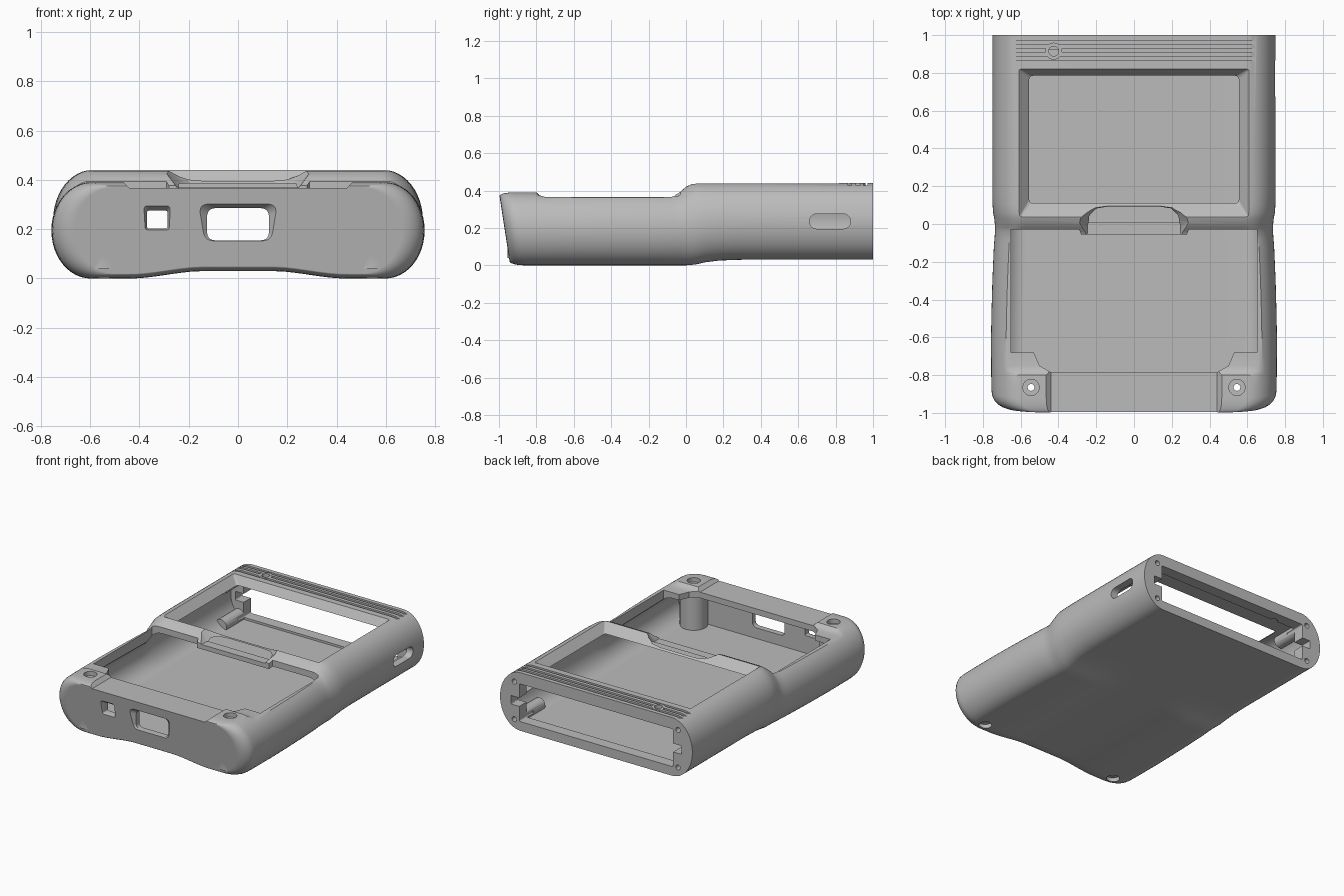
import bpy, bmesh, math
from math import sin, cos, pi, radians

if "Cube" in bpy.data.objects:
    bpy.data.objects.remove(bpy.data.objects["Cube"])

grey = bpy.data.materials.new("plain grey")
grey.use_nodes = True
COLOUR = (0.5, 0.5, 0.5, 1)
grey.diffuse_color = COLOUR
grey.node_tree.nodes["Principled BSDF"].inputs["Base Color"].default_value = COLOUR


def loft(name, rings):
    """Closed solid through rings of equal point count."""
    bm = bmesh.new()
    rows = [[bm.verts.new(p) for p in ring] for ring in rings]
    n = len(rows[0])
    for a, b in zip(rows, rows[1:]):
        for i in range(n):
            j = (i + 1) % n
            bm.faces.new((a[i], a[j], b[j], b[i]))
    bm.faces.new(rows[0])
    bm.faces.new(rows[-1])
    bmesh.ops.recalc_face_normals(bm, faces=bm.faces)
    me = bpy.data.meshes.new(name)
    bm.to_mesh(me)
    bm.free()
    me.materials.append(grey)
    ob = bpy.data.objects.new(name, me)
    bpy.context.collection.objects.link(ob)
    return ob


def place(points, level, axis):
    """Put 2D points on a plane across the given axis."""
    if axis == "x":
        return [(level, u, v) for u, v in points]
    if axis == "y":
        return [(u, level, v) for u, v in points]
    return [(u, v, level) for u, v in points]


def solid(name, axis, *layers):
    return loft(name, [place(pts, level, axis) for level, pts in layers])


def rounded(u0, u1, v0, v1, r, steps=5):
    pts = []
    for k, (cu, cv) in enumerate([(u1 - r, v1 - r), (u0 + r, v1 - r),
                                  (u0 + r, v0 + r), (u1 - r, v0 + r)]):
        for s in range(steps + 1):
            a = (k + s / steps) * pi / 2
            pts.append((cu + r * cos(a), cv + r * sin(a)))
    return pts


def circle(u, v, r, n=32):
    return [(u + r * cos(2 * pi * i / n), v + r * sin(2 * pi * i / n)) for i in range(n)]


def mirrored(half):
    return half + [(-x, y) for x, y in reversed(half)]


def blend(x, table):
    """Piecewise linear lookup."""
    for (a, va), (b, vb) in zip(table, table[1:]):
        if x <= b:
            return va + (vb - va) * max(0, (x - a) / (b - a))
    return table[-1][1]


def section(hw, zb, zt, corner, arch=0.0, clamp=1.0):
    """Rounded cross-section with an arched underside and a levelled top."""
    half = []
    for i in range(9):
        x = 0.1 + 0.045 * i
        t = min(1, max(0, (x - 0.14) / 0.3))
        half.append((x, zb + arch * (1 - t * t * (3 - 2 * t))))
    mid, rz = (zb + zt) / 2, (zt - zb) / 2
    for i in range(25):
        a = -pi / 2 + pi * i / 24
        half.append((hw - corner + corner * cos(a), min(clamp, mid + rz * sin(a))))
    return mirrored(half)


# Outer body, swept from front to back
WIDTH = [(-1, .752), (-.8, .756), (-.6, .757), (-.35, .752), (-.12, .742),
         (-.03, .735), (.02, .738), (.07, .748), (.15, .75), (1, .75)]
BASE = [(.0, 0), (.05, .004), (.1, .016), (.18, .026), (.3, .03), (1, .03)]
TOP = [(-.08, .39), (-.04, .395), (.0, .42), (.03, .434), (.06, .44), (1, .44)]
LEVEL = [(-.8, .39), (-.78, .373), (-.75, .365), (-.08, .365), (-.04, .385),
         (.0, .42), (.03, .434), (.06, .44), (1, .44)]
fillet = [(-1 + .08 * (1 - cos(radians(a))), 1 - sin(radians(a))) for a in range(0, 91, 15)]
stations = fillet + [(y, 0) for y in (-.86, -.8, -.78, -.75, -.6, -.45, -.3, -.18, -.12, -.08,
                                      -.04, -.02, 0, .03, .06, .1, .14, .18, .24, .3, 1)]
rings = []
for y, k in stations:
    zb, zt = blend(y, BASE), blend(y, TOP)
    prof = section(blend(y, WIDTH) - .09 * k, zb + .02 * k, zt - .02 * k, .16,
                   .03 - zb, blend(y, LEVEL))
    lean = .06 * min(1, max(0, (-.8 - y) / .12))
    rings.append([(x, y + lean * (1 - z / .39), z) for x, z in prof])
body = loft("handheld_shell", rings)


def combine(part, how="DIFFERENCE"):
    mod = body.modifiers.new(part.name, "BOOLEAN")
    mod.operation, mod.solver, mod.object = how, "EXACT", part
    bpy.context.view_layer.objects.active = body
    bpy.ops.object.modifier_apply(modifier=mod.name)
    bpy.data.objects.remove(part)


# Hollow interior
cavity = []
for y, top in [(-.92, .325), (-.08, .325), (.04, .385), (.92, .385)]:
    cavity.append(place(section(blend(y, WIDTH) - .05, .08, top, .12), y, "y"))
combine(loft("cavity", cavity))

# Internal posts and rear screw channels
for s in (-1, 1):
    combine(solid("front_post", "z", (.04, circle(s * .545, -.865, .09)),
                  (.35, circle(s * .545, -.865, .09))), "UNION")
    for z in (.1, .365):
        combine(solid("rear_boss", "y", (.72, circle(s * .638, z, .045)),
                      (.96, circle(s * .638, z, .045))), "UNION")

# Open back end with side slots
back = rounded(-.6, .6, .095, .36, .01)
combine(solid("back_opening", "y", (.85, back), (1.1, back)))
slot = rounded(-.665, .665, .2, .26, .005)
combine(solid("back_slots", "y", (.85, slot), (1.1, slot)))

# Bevelled screen window
inner, outer = rounded(-.555, .555, .11, .785, .02), rounded(-.61, .61, .03, .82, .008)
combine(solid("screen_window", "z", (.3, inner), (.385, inner), (.44, outer), (.5, outer)))

# Lower deck opening
deck = mirrored([(.44, -.785), (.5, -.75), (.53, -.68), (.65, -.68), (.65, -.03),
                 (.29, -.03), (.28, -.055)])
combine(solid("deck_opening", "z", (.27, deck), (.5, deck)))

# Dropped front lip and central saddle
lip_low, lip_high = rounded(-.44, .44, -1.1, -.76, .01), rounded(-.475, .475, -1.1, -.76, .01)
combine(solid("front_lip", "z", (.366, lip_low), (.4, lip_high)))
saddle_low = mirrored([(.25, -.1), (.245, .0), (.22, .05), (.19, .08), (.13, .09)])
saddle_high = mirrored([(.31, -.1), (.305, .01), (.265, .065), (.22, .095), (.15, .105)])
combine(solid("saddle", "z", (.37, saddle_low), (.445, saddle_high)))

# Rear grip grooves, with a small lamp ring across them
for y in (.875, .92, .96):
    groove = rounded(-.67, .69, y - .01, y + .01, .004)
    combine(solid("groove", "z", (.427, groove), (.5, groove)))
combine(solid("lamp_ring", "z", (.41, circle(-.425, .915, .045)),
              (.439, circle(-.425, .915, .045))), "UNION")
combine(solid("lamp_hole", "z", (.3, circle(-.425, .915, .026)),
              (.5, circle(-.425, .915, .026))))

# Screw holes: front corners and back rim
for s in (-1, 1):
    for z0, z1, r in ((-.1, .5, .018), (.36, .5, .043), (-.1, .03, .043)):
        ring = circle(s * .545, -.865, r)
        combine(solid("corner_hole", "z", (z0, ring), (z1, ring)))
    for z in (.1, .365):
        ring = circle(s * .638, z, .018, 16)
        combine(solid("rim_hole", "y", (.8, ring), (1.1, ring)))

# Front ports with tapered surrounds
for hole, rim in ((rounded(-.125, .125, .155, .285, .03), rounded(-.158, .158, .148, .302, .035)),
                  (rounded(-.37, -.285, .203, .275, .008), rounded(-.382, -.274, .19, .295, .015))):
    combine(solid("port", "y", (-1.1, rim), (-.985, rim), (-.955, hole), (-.85, hole)))

# Side switch slot
side = rounded(.66, .88, .195, .275, .039)
combine(solid("side_slot", "x", (.6, side), (.9, side)))

# Smooth shading with crisp edges
bpy.ops.object.select_all(action="DESELECT")
body.select_set(True)
bpy.context.view_layer.objects.active = body
bpy.ops.object.shade_smooth_by_angle(angle=radians(30))
weighted = body.modifiers.new("even_shading", "WEIGHTED_NORMAL")
weighted.keep_sharp = True
